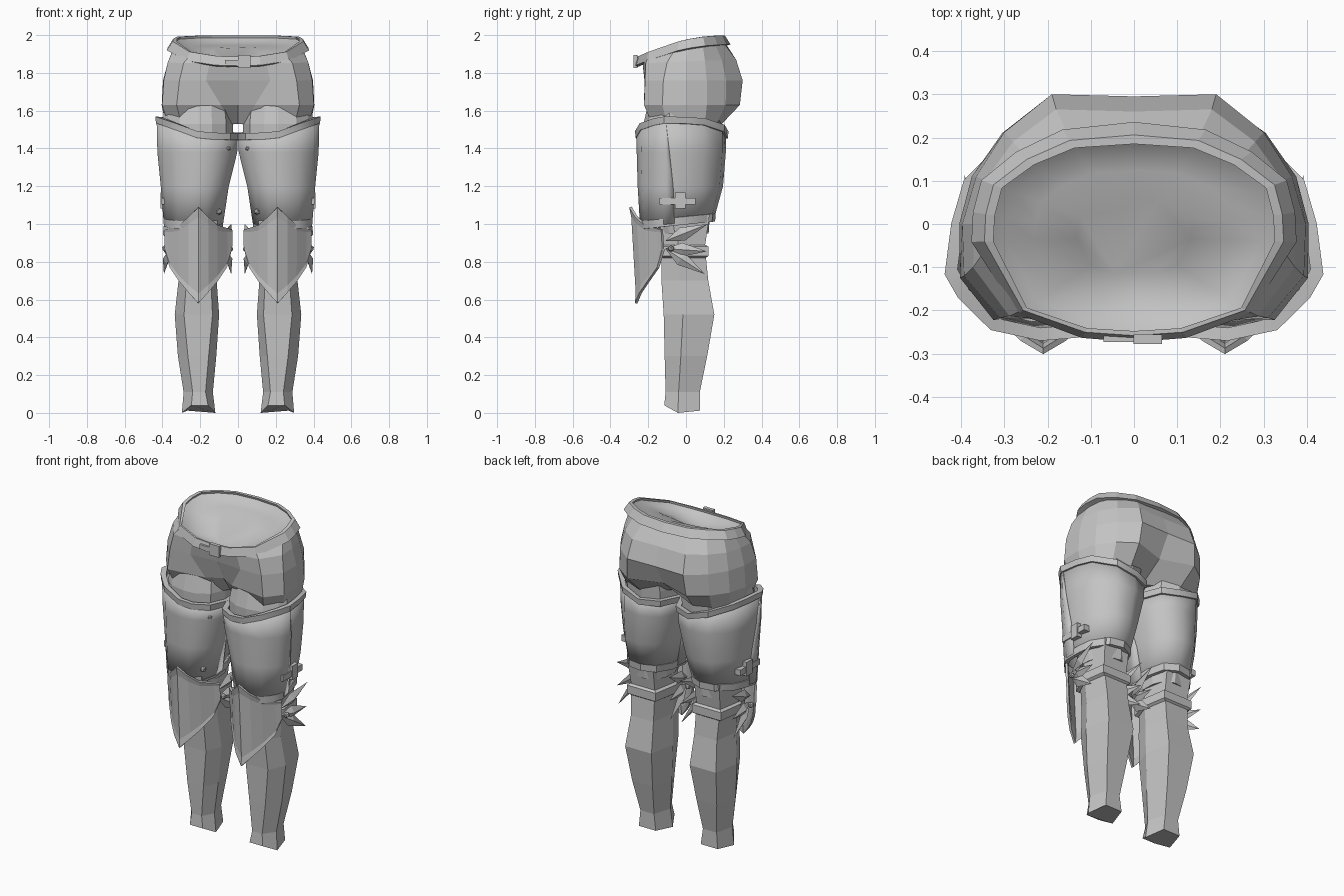
import bpy, bmesh, math
from mathutils import Vector

if "Cube" in bpy.data.objects:
    bpy.data.objects.remove(bpy.data.objects["Cube"])

steel = bpy.data.materials.new("grey")
steel.diffuse_color = (0.55, 0.55, 0.55, 1)
steel.use_nodes = True
steel.node_tree.nodes["Principled BSDF"].inputs["Base Color"].default_value = steel.diffuse_color


def make(name, verts, faces, mirror=True, thick=0, smooth=0):
    """Mesh object, optionally thickened, smoothed and mirrored across x."""
    me = bpy.data.meshes.new(name)
    me.from_pydata([tuple(v) for v in verts], [], faces)
    bm = bmesh.new()
    bm.from_mesh(me)
    bmesh.ops.recalc_face_normals(bm, faces=bm.faces)
    bm.to_mesh(me)
    bm.free()
    me.materials.append(steel)
    ob = bpy.data.objects.new(name, me)
    bpy.context.collection.objects.link(ob)
    if thick:
        m = ob.modifiers.new("thickness", 'SOLIDIFY')
        m.thickness, m.offset = thick, 0
    if mirror:
        ob.modifiers.new("mirror", 'MIRROR').use_mirror_merge = False
    if smooth:
        bpy.context.view_layer.objects.active = ob
        ob.select_set(True)
        bpy.ops.object.shade_smooth_by_angle(angle=math.radians(smooth))
        ob.select_set(False)
    return ob


def loft(name, rings, closed=True, cap0=False, cap1=False, loop=False, **kw):
    n = len(rings[0])
    verts = [p for r in rings for p in r]
    pairs = [(i, i + 1) for i in range(len(rings) - 1)]
    if loop:
        pairs.append((len(rings) - 1, 0))
    faces = [(a * n + j, a * n + (j + 1) % n, b * n + (j + 1) % n, b * n + j)
             for a, b in pairs for j in range(n if closed else n - 1)]
    if cap0:
        faces.append(tuple(range(n)))
    if cap1:
        faces.append(tuple(range(len(verts) - n, len(verts))))
    return make(name, verts, faces, **kw)


def box(name, c, s, **kw):
    p = [[(c[0] + a * s[0] / 2, c[1] + b * s[1] / 2, c[2] + h * s[2] / 2)
          for a, b in ((-1, -1), (1, -1), (1, 1), (-1, 1))] for h in (-1, 1)]
    return loft(name, p, cap0=True, cap1=True, **kw)


def stud(name, c, r):
    bm = bmesh.new()
    bmesh.ops.create_icosphere(bm, subdivisions=1, radius=r)
    v = [Vector(c) + p.co for p in bm.verts]
    f = [tuple(q.index for q in t.verts) for t in bm.faces]
    bm.free()
    make(name, v, f)


def both(half):
    """Complete a front-to-back half outline into a full loop."""
    return half + [(-x, y) for x, y in half[-2:0:-1]]


# ---- pelvis ----
def waist_z(y):
    t = (y + 0.255) / 0.45
    return 1.88 + 0.115 * (1 - (1 - min(max(t, 0), 1)) ** 2)


waist = both([(0, -.25), (.11, -.243), (.25, -.195), (.33, -.04), (.327, .02),
              (.31, .085), (.235, .14), (.14, .18), (0, .19)])
hips = [
    (1.86, [(0, -.23), (.15, -.23), (.288, -.213), (.372, -.1), (.37, .0),
            (.345, .1), (.28, .19), (.18, .265), (0, .26)]),
    (1.76, [(0, -.205), (.17, -.22), (.31, -.217), (.393, -.12), (.397, 0),
            (.365, .11), (.3, .212), (.19, .3), (0, .295)]),
    (1.63, [(0, -.14), (.09, -.19), (.325, -.222), (.402, -.125), (.404, 0),
            (.375, .11), (.305, .21), (.2, .285), (0, .22)]),
    (1.53, [(0, -.05), (.03, -.1), (.3, -.18), (.37, -.1), (.385, 0),
            (.36, .1), (.29, .16), (.18, .19), (0, .07)]),
]
rings = [[(x, y, waist_z(y) - .01) for x, y in waist]]
rings += [[(x, y, z + (.04 * y if z > 1.8 else 0)) for x, y in both(h)] for z, h in hips]
loft("trouser_hips", rings, cap1=True, mirror=False)
lining = [[(x * s, (y + .03) * s - .03, waist_z(y) - d) for x, y in waist]
          for s, d in ((1, .01), (.9, .03), (.7, .05), (.4, .06))]
loft("waist_lining", lining, cap1=True, mirror=False, smooth=60)


# ---- belt ----
def belt_ring(off, dz):
    pts = []
    for x, y in waist:
        v = Vector((x, y + .03))
        v += v.normalized() * off * (.5 if y < -.15 else 1)
        pts.append((v.x, v.y - .03, waist_z(y) + dz))
    return pts


loft("belt", [belt_ring(-.005, .003), belt_ring(.016, .003), belt_ring(.046, -.045),
              belt_ring(.015, -.052)], loop=True, mirror=False)
box("belt_buckle", (.032, -.267, 1.86), (.066, .022, .07), mirror=False)
box("belt_tongue", (-.03, -.266, 1.857), (.08, .014, .025), mirror=False)

# ---- thigh sections: one outline fitted to x and y limits ----
OUTLINE = [(1, .31), (.965, .55), (.9, .75), (.67, .96), (.39, 1), (.13, .9), (.01, .65), (0, .34),
           (.1, .12), (.3, .015), (.5, 0), (.76, .05), (.93, .2)]


def section(x0, x1, y0, y1, z, grow=0):
    """z is a height or a function of the outline coordinates."""
    x0, x1, y0, y1 = x0 - grow, x1 + grow, y0 - grow, y1 + grow
    return [(x0 + (x1 - x0) * u, y0 + (y1 - y0) * v, z(u, v) if callable(z) else z)
            for u, v in OUTLINE]


loft("thigh", [section(.04, .385, -.195, .2, 1.66), section(.025, .4, -.225, .19, 1.53),
               section(.03, .39, -.22, .18, 1.4), section(.1, .35, -.18, .13, 1.1),
               section(.11, .335, -.14, .12, .95)], cap0=True, cap1=True)


# ---- lower legs: six-sided, wide front and back facets ----
def leg_ring(z, x0, x1, yf, yb, off=0, k=.15, zs=(0, 0, 0)):
    w, ym = x1 - x0, yf + .38 * (yb - yf)
    x0, x1, yf, yb = x0 - off, x1 + off, yf - off, yb + off
    return [(x0 + k * w, yf, z + zs[0]), (x1 - (k + .06) * w, yf, z + zs[0]), (x1, ym, z + zs[1]),
            (x1 - k * .75 * w, yb, z + zs[2]), (x0 + k * .85 * w, yb, z + zs[2]), (x0, ym, z + zs[1])]


loft("lower_leg", [leg_ring(1.05, .11, .34, -.14, .125), leg_ring(.88, .115, .325, -.13, .1),
                   leg_ring(.7, .113, .315, -.13, .118), leg_ring(.52, .1, .335, -.118, .15),
                   leg_ring(.3, .115, .318, -.113, .112, k=.2), leg_ring(.11, .133, .288, -.108, .073, k=.25),
                   leg_ring(.0, .12, .297, -.115, .075, 0, .22, (.04, 0, .012))],
     cap0=True, cap1=True)
knee = (.115, .325, -.13, .1)
loft("knee_strap", [leg_ring(.89, *knee, .004), leg_ring(.88, *knee, .018),
                    leg_ring(.83, *knee, .018), leg_ring(.82, *knee, .004)], loop=True)


# ---- thigh armour ----
def top_z(u, v):
    return 1.465 + .09 * max(0, u - .45) / .55 + .015 * abs(v - .31)


def low_z(u, v):
    return .985 + .04 * v


limits = [(.014, .418, -.25, .205, top_z), (.017, .414, -.248, .205, 1.38),
          (.062, .396, -.243, .19, 1.2), (.092, .38, -.23, .142, low_z)]
loft("thigh_guard", [section(*s) for s in limits], thick=.012, smooth=50)
# overlapping front plate, its edge slanting down and back
plate = []
for s, t in zip(limits, (.02, .2, .4, .6)):
    r = [Vector(p) for p in section(*s, grow=.007)]
    plate.append([r[7].lerp(r[6], t)] + r[7:] + [r[0], r[0].lerp(r[1], t)])
loft("thigh_front_plate", plate, closed=False, thick=.012, smooth=50)


def trim(name, s, offs):
    loft(name, [section(*s[:4], lambda u, v, d=d: s[4](u, v) + d, o) for o, d in offs],
         loop=True, smooth=35)


trim("thigh_top_trim", limits[0], ((-.01, .012), (.02, .014), (.016, -.022), (-.01, -.024)))
trim("thigh_bottom_trim", limits[3], ((-.01, -.012), (.012, -.012), (.015, .03), (-.01, .034)))

# side strap with buckle, and studs
box("side_strap", (.384, -.045, 1.12), (.042, .19, .036))
box("side_buckle", (.39, -.03, 1.125), (.042, .055, .085))
stud("upper_stud", (.052, -.2, 1.4), .014)
stud("lower_stud", (.1, -.195, 1.065), .018)


# ---- knee shield: pointed plate with a raised border ----
def lerp_table(t, table):
    for (a, va), (b, vb) in zip(table, table[1:]):
        if t <= b:
            return va + (vb - va) * (t - a) / (b - a)
    return table[-1][1]


TOP = [(0, 1.09), (.5, 1.0), (1, .97)]
LOW = [(0, .58), (.5, .68), (.85, .77), (1, .86)]
us = (-1, -.85, -.55, -.28, 0, .28, .55, .85, 1)
vs = (0, .1, .35, .65, .9, 1)
grid = []
for v in vs:
    row = []
    for u in us:
        t, b = lerp_table(abs(u), TOP), lerp_table(abs(u), LOW)
        z = b + (t - b) * v
        edge = .008 if v in (0, 1) or abs(u) == 1 else 0
        y = -.256 + .16 * abs(u) ** 1.4 - edge - .03 * (z - .58) / .51
        row.append((.21 + .175 * u, y, z))
    grid.append(row)
loft("knee_shield", grid, closed=False, thick=.014)


# ---- spiked fans on both sides of each knee ----
def spike(name, base, tip, width, out):
    b, t = Vector(base), Vector(tip)
    side = (t - b).cross(Vector((1, 0, 0))).normalized() * width
    mid = b.lerp(t, .4)
    o = Vector((out, 0, 0))
    make(name, [b, mid + side, mid + o, mid - side, mid - o * .5, t],
         [(0, 1, 2), (0, 2, 3), (0, 3, 4), (0, 4, 1), (5, 2, 1), (5, 3, 2), (5, 4, 3), (5, 1, 4)])


for label, x, d in (("outer", .362, 1), ("inner", .066, -1)):
    for i, (y, z, w, bz) in enumerate(((.115, 1.0, .037, .91), (.11, .855, .037, .87),
                                       (.1, .735, .037, .87))):
        spike(f"{label}_knee_spike_{i + 1}", (x, -.11, bz), (x + d * .03, y, z), w, d * .024)
    stud(f"{label}_knee_stud", (x + d * .024, -.08, .87), .018)
